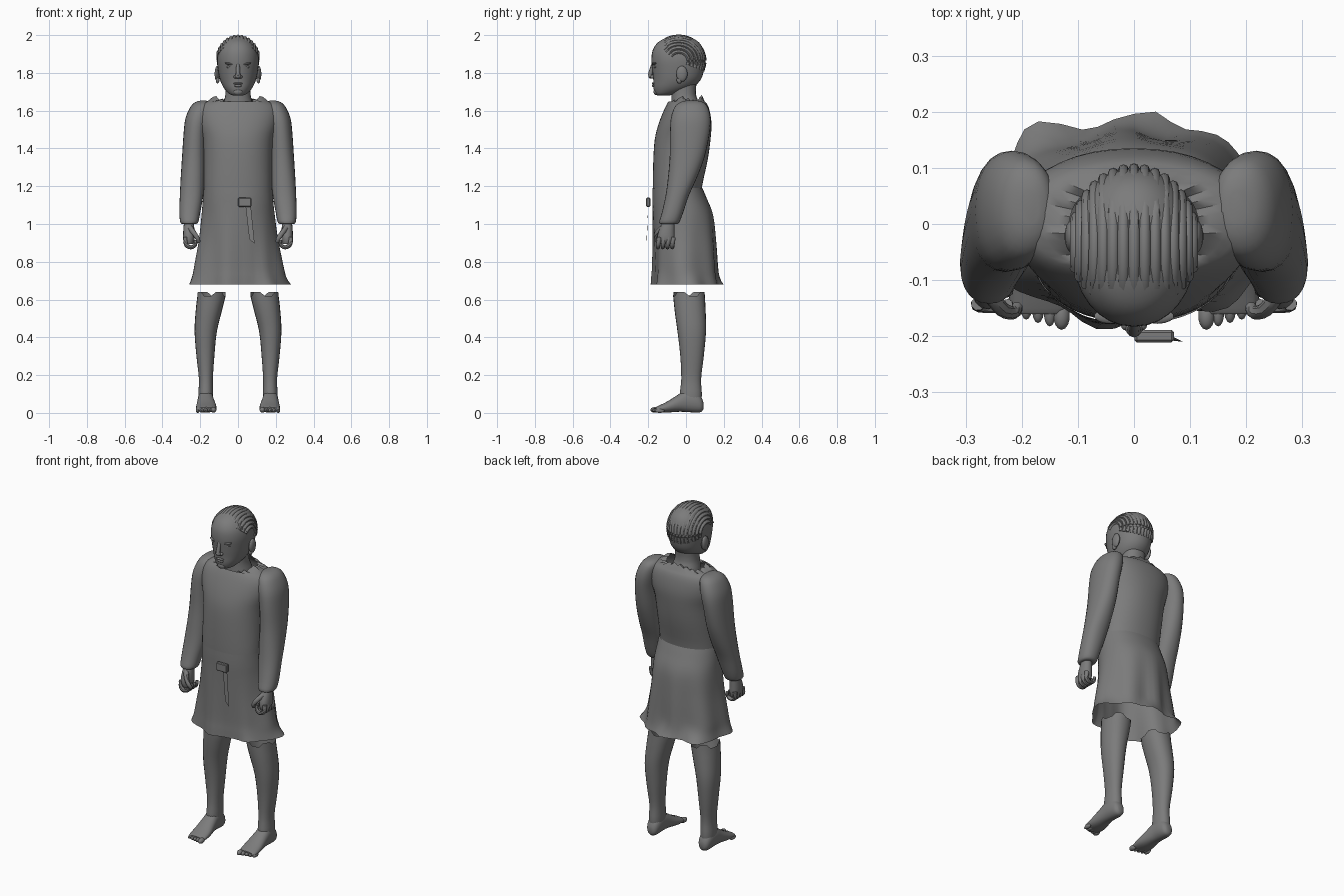
import bpy, bmesh, math
from mathutils import Vector, Matrix

if "Cube" in bpy.data.objects:
    bpy.data.objects.remove(bpy.data.objects["Cube"], do_unlink=True)

GREY = (0.2, 0.2, 0.2, 1)
mat = bpy.data.materials.new("plain grey")
mat.use_nodes = True
mat.diffuse_color = GREY
bsdf = mat.node_tree.nodes["Principled BSDF"]
bsdf.inputs["Base Color"].default_value = GREY
bsdf.inputs["Roughness"].default_value = 0.8


def finish(name, bm, angle=45):
    bmesh.ops.recalc_face_normals(bm, faces=bm.faces)
    mesh = bpy.data.meshes.new(name)
    bm.to_mesh(mesh)
    bm.free()
    mesh.materials.append(mat)
    ob = bpy.data.objects.new(name, mesh)
    bpy.context.collection.objects.link(ob)
    bpy.ops.object.select_all(action='DESELECT')
    ob.select_set(True)
    bpy.context.view_layer.objects.active = ob
    bpy.ops.object.shade_smooth_by_angle(angle=math.radians(angle))
    return ob


def smooth_rows(rows, steps):
    """Catmull-Rom rows between the given ones."""
    out = []
    for i in range(len(rows) - 1):
        p = [Vector(rows[max(0, min(len(rows) - 1, i + k))]) for k in (-1, 0, 1, 2)]
        for s in range(steps):
            t = s / steps
            out.append(p[1] + 0.5 * t * ((p[2] - p[0]) + t * (2 * p[0] - 5 * p[1] + 4 * p[2] - p[3]
                       + t * (3 * p[1] - p[0] - 3 * p[2] + p[3]))))
    return out + [Vector(rows[-1])]


def loft(name, rows, side=1, axis='z', segs=24, power=2.2, steps=3, caps=(True, True), shape=None):
    """Rows: (position, x low, x high, depth low, depth high)."""
    bm = bmesh.new()
    rings = []
    for t, a0, a1, b0, b1 in smooth_rows(rows, steps):
        ring = []
        for k in range(segs):
            ang = math.tau * k / segs
            c, s = math.cos(ang), math.sin(ang)
            x = (a0 + a1) / 2 + (a1 - a0) / 2 * math.copysign(abs(c) ** (2 / power), c)
            d = (b0 + b1) / 2 + (b1 - b0) / 2 * math.copysign(abs(s) ** (2 / power), s)
            co = Vector((x, d, t) if axis == 'z' else (x, t, d))
            if shape:
                co = shape(co, k, ang)
            co.x *= side
            ring.append(bm.verts.new(co))
        rings.append(ring)
    for r, q in zip(rings, rings[1:]):
        for k in range(segs):
            n = (k + 1) % segs
            bm.faces.new((r[k], r[n], q[n], q[k]))
    for ring, cap in ((rings[0], caps[0]), (rings[-1], caps[1])):
        if cap:
            bm.faces.new(ring)
    return finish(name, bm)


def blob(name, centre, size, tilt=0):
    bm = bmesh.new()
    m = Matrix.Translation(centre) @ Matrix.Rotation(tilt, 4, 'Y') @ Matrix.Diagonal((*size, 1))
    bmesh.ops.create_uvsphere(bm, u_segments=14, v_segments=9, radius=1, matrix=m)
    return finish(name, bm)


def tube(name, points, radius, taper=0.7):
    """Tapering round tube through the points."""
    bm = bmesh.new()
    pts = smooth_rows(points, 3)
    rings = []
    for i, p in enumerate(pts):
        d = pts[min(i + 1, len(pts) - 1)] - pts[max(i - 1, 0)]
        q = d.to_track_quat('Z', 'Y')
        r = radius * (1 - (1 - taper) * i / (len(pts) - 1))
        rings.append([bm.verts.new(p + q @ Vector((r * math.cos(k * math.tau / 8),
                      r * math.sin(k * math.tau / 8), 0))) for k in range(8)])
    for r, q in zip(rings, rings[1:]):
        for k in range(8):
            bm.faces.new((r[k], r[k - 1], q[k - 1], q[k]))
    bm.faces.new(rings[0])
    bm.faces.new(rings[-1])
    return finish(name, bm)


# Tunic body with a ragged neckline
def ragged_neck(co, k, ang):
    if co.z > 1.655:
        co.z += 0.012 * (k % 2) - 0.012 * math.sin(ang * 3) - (0.02 if co.y < -0.04 else 0)
    return co


def wide(rows):
    return [(z, -w, w, f, b) for z, w, f, b in rows]


loft("tunic_body", wide([
    (1.12, .178, -.172, .08), (1.2, .18, -.175, .085), (1.34, .181, -.173, .115),
    (1.45, .188, -.165, .13), (1.53, .21, -.145, .135), (1.6, .215, -.118, .125),
    (1.64, .185, -.098, .108), (1.66, .115, -.085, .08)]),
    segs=40, caps=(False, False), shape=ragged_neck)

# Skirt with folds and pulled-out hem corners
CORNERS = [(.285, .05, .035), (.045, .215, .035), (-.19, .2, .05), (-.25, -.06, .012), (.2, -.15, .015)]


def folds(co, k, ang):
    low = max(0, min(1, (1.1 - co.z) / .42))
    out = Vector((co.x, co.y, 0)).normalized()
    here = math.atan2(co.y, co.x)
    push = 0.012 * low * math.cos(7 * here + .6)
    if co.y < 0:
        push -= 0.03 * low * math.exp(-((co.x - .1) / .04) ** 2)
    hem = max(0, (.78 - co.z) / .1) ** 2
    for x, y, amount in CORNERS:
        gap = (here - math.atan2(y, x) + math.pi) % math.tau - math.pi
        push += amount * hem * math.exp(-(gap / .22) ** 2)
    return co + out * push


loft("skirt", wide([
    (1.19, .181, -.177, .087), (1.14, .185, -.178, .108), (1.05, .193, -.177, .142),
    (.92, .207, -.176, .155), (.78, .232, -.175, .162), (.72, .24, -.178, .167),
    (.68, .248, -.18, .175)]), segs=56, steps=4, caps=(False, False), shape=folds)

# Belt buckle and hanging strap end
bm = bmesh.new()
bmesh.ops.create_cube(bm, size=1, matrix=Matrix.Translation((.036, -.2, 1.115)) @ Matrix.Diagonal((.07, .022, .048, 1)))
bmesh.ops.bevel(bm, geom=bm.edges[:], offset=.004, segments=1, affect='EDGES')
finish("belt_buckle", bm, 30)
bm = bmesh.new()
bm.faces.new([bm.verts.new(p) for p in
              ((.04, -.2, 1.095), (.068, -.2, 1.095), (.088, -.21, .895), (.06, -.207, .92))])
finish("strap_end", bm)

# Neck and head
loft("neck", wide([(1.58, .09, -.08, .08), (1.64, .078, -.078, .07), (1.69, .066, -.078, .052),
                   (1.78, .066, -.08, .06)]))
loft("head", wide([
    (1.68, .025, -.15, -.09), (1.69, .048, -.163, -.045), (1.72, .075, -.172, .03),
    (1.76, .094, -.173, .075), (1.81, .105, -.178, .094), (1.87, .111, -.183, .1),
    (1.92, .103, -.176, .093), (1.96, .078, -.15, .07), (1.985, .043, -.105, .03),
    (1.994, .008, -.06, -.02)]), segs=32, steps=4, power=2.1)

# Face
tube("nose_bridge", [(0, -.172, 1.85), (0, -.182, 1.82), (0, -.19, 1.785)], .009, 1.4)
blob("nose_tip", (0, -.186, 1.782), (.016, .014, .012))
blob("upper_lip", (0, -.172, 1.744), (.026, .009, .006))
blob("lower_lip", (0, -.17, 1.732), (.022, .01, .007))
blob("chin", (0, -.158, 1.7), (.026, .014, .018))
for side, label in ((1, "left"), (-1, "right")):
    blob(label + "_nostril", (side * .014, -.178, 1.779), (.01, .012, .009))
    blob(label + "_brow", (side * .042, -.164, 1.847), (.03, .014, .007), side * -.2)
    blob(label + "_eye", (side * .043, -.161, 1.83), (.019, .01, .007), side * -.12)
    blob(label + "_ear", (side * .11, -.022, 1.795), (.014, .03, .042))
    blob(label + "_ear_lobe", (side * .108, -.035, 1.762), (.01, .015, .018))

# Hair combed back in close strands
for i in range(-7, 8):
    a = i * .17
    start = .85 - .25 * abs(math.sin(a))
    path = []
    for k in range(9):
        t = start + (3.55 - start) * k / 8
        path.append((.111 * math.sin(a), -.038 - .137 * math.cos(a) * math.cos(t),
                     1.862 + .13 * math.cos(a) * math.sin(t)))
    tube("hair_strand", path, .0115, .8)

# Arms, hands, legs and feet
def ragged_top(co, k, ang):
    if co.z > .615:
        co.z += .02 * ((k // 3) % 2)
    return co


for side, label in ((1, "left"), (-1, "right")):
    loft(label + "_sleeve", [
        (1.0, .222, .294, -.132, -.05), (1.01, .21, .306, -.142, -.035), (1.06, .2, .31, -.128, -.015),
        (1.15, .184, .308, -.108, .015), (1.25, .175, .303, -.095, .06), (1.36, .17, .296, -.086, .1),
        (1.48, .165, .288, -.085, .125), (1.56, .15, .278, -.08, .13), (1.62, .14, .252, -.06, .115),
        (1.645, .15, .226, -.03, .09), (1.653, .17, .2, 0, .06)], side)
    loft(label + "_palm", [
        (.895, .235, .28, -.145, -.065), (.92, .23, .29, -.152, -.06),
        (.96, .23, .29, -.145, -.06), (1.03, .236, .284, -.115, -.06)], side, segs=16)
    for n in range(4):
        y = -.142 + n * .025
        tube(label + "_finger", [(side * x, y + dy, z) for x, dy, z in
             ((.278, 0, .93), (.276, -.004, .892), (.25, -.006, .876), (.226, -.004, .89), (.225, 0, .915))], .0125)
    tube(label + "_thumb", [(side * x, y, z) for x, y, z in
         ((.255, -.125, .98), (.235, -.152, .955), (.215, -.158, .925), (.208, -.148, .905))], .015)
    loft(label + "_leg", [
        (.05, .135, .208, -.03, .08), (.1, .132, .21, -.033, .084), (.18, .133, .207, -.025, .08),
        (.3, .125, .22, -.03, .094), (.43, .112, .23, -.045, .106), (.54, .085, .224, -.06, .104),
        (.62, .065, .215, -.068, .1)], side, caps=(True, False), shape=ragged_top)
    loft(label + "_foot", [
        (.092, .155, .187, .02, .055), (.08, .14, .202, .005, .085), (.05, .132, .21, .002, .115),
        (0, .13, .213, .005, .122), (-.04, .124, .216, .006, .098), (-.1, .114, .222, .002, .06),
        (-.15, .117, .22, .004, .036), (-.16, .125, .212, .008, .03)], side, axis='y', segs=20)
    for n in range(5):
        blob(label + "_toe", (side * (.129 + n * .021), -.163 + .006 * n, .016 - n * .001),
             (.015 if n == 0 else .011, .026, .015 if n == 0 else .012))
